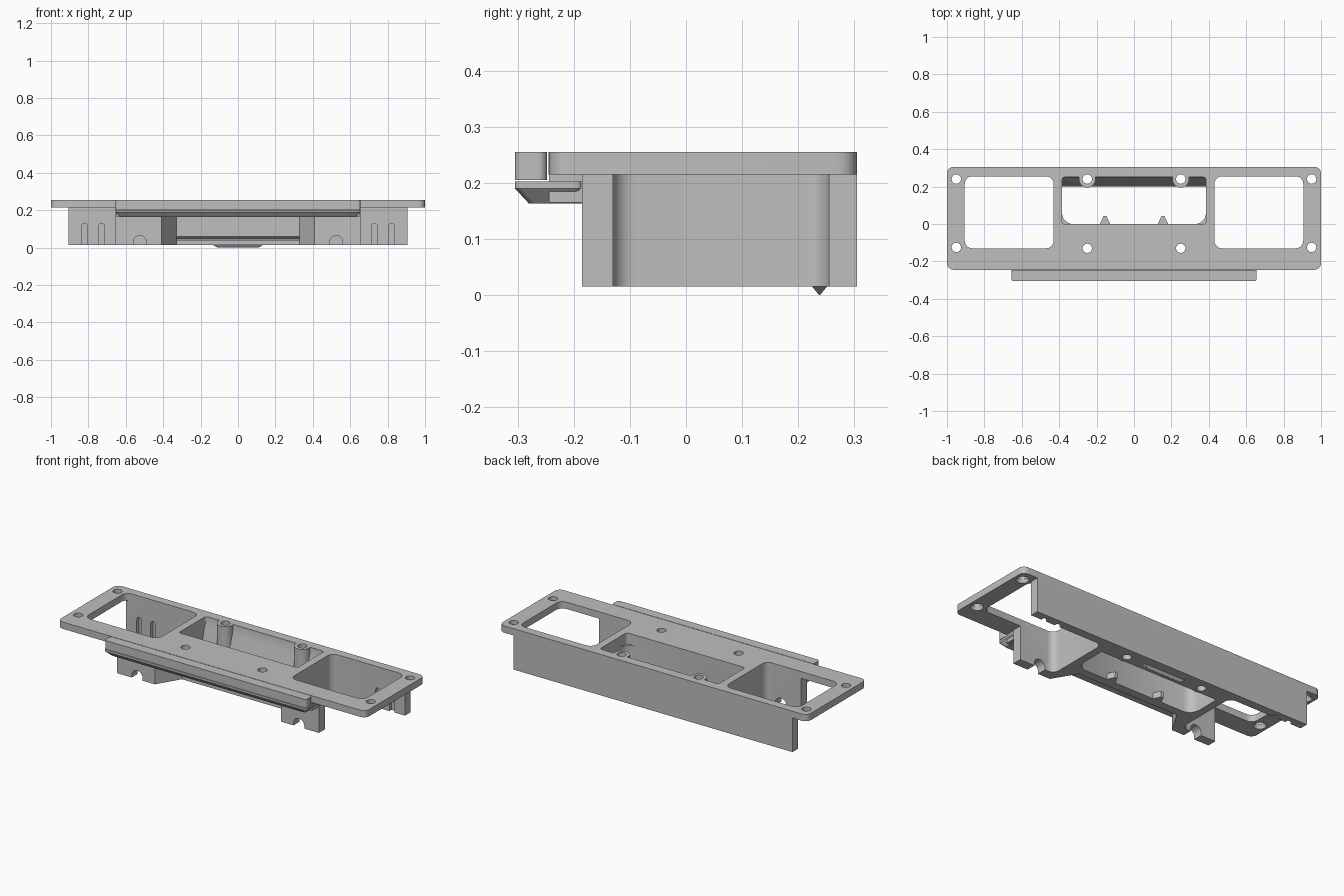
import bpy, bmesh, math
from mathutils import Matrix, Vector

cube = bpy.data.objects.get("Cube")
if cube:
    bpy.data.objects.remove(cube, do_unlink=True)

GREY = (0.52, 0.52, 0.52, 1)
mat = bpy.data.materials.new("matte grey")
mat.use_nodes = True
mat.diffuse_color = GREY
mat.node_tree.nodes["Principled BSDF"].inputs["Base Color"].default_value = GREY


def loft(name, low, high, z0, z1):
    """Solid between two matching outlines."""
    bm = bmesh.new()
    a = [bm.verts.new((x, y, z0)) for x, y in low]
    b = [bm.verts.new((x, y, z1)) for x, y in high]
    bm.faces.new(a[::-1])
    bm.faces.new(b)
    n = len(a)
    for i in range(n):
        j = (i + 1) % n
        bm.faces.new((a[i], a[j], b[j], b[i]))
    bmesh.ops.recalc_face_normals(bm, faces=bm.faces)
    me = bpy.data.meshes.new(name)
    bm.to_mesh(me)
    bm.free()
    me.materials.append(mat)
    ob = bpy.data.objects.new(name, me)
    bpy.context.collection.objects.link(ob)
    return ob


def prism(name, pts, z0, z1):
    return loft(name, pts, pts, z0, z1)


def along(ob, axis):
    """Turn a prism so its local z runs along x or y."""
    if axis == "x":    # outline given as (y, z)
        m = Matrix(((0, 0, 1, 0), (1, 0, 0, 0), (0, 1, 0, 0), (0, 0, 0, 1)))
    else:              # outline given as (x, z)
        m = Matrix(((1, 0, 0, 0), (0, 0, 1, 0), (0, 1, 0, 0), (0, 0, 0, 1)))
    ob.data.transform(m)
    bm = bmesh.new()
    bm.from_mesh(ob.data)
    bmesh.ops.recalc_face_normals(bm, faces=bm.faces)
    bm.to_mesh(ob.data)
    bm.free()
    return ob


def rect(x0, x1, y0, y1, r=0.0, seg=6):
    if r == 0:
        return [(x0, y0), (x1, y0), (x1, y1), (x0, y1)]
    pts = []
    corners = ((x1 - r, y1 - r), (x0 + r, y1 - r), (x0 + r, y0 + r), (x1 - r, y0 + r))
    for k, (cx, cy) in enumerate(corners):
        for i in range(seg + 1):
            t = math.pi / 2 * (k + i / seg)
            pts.append((cx + r * math.cos(t), cy + r * math.sin(t)))
    return pts


def circle(x, y, r, n=24):
    return [(x + r * math.cos(2 * math.pi * i / n),
             y + r * math.sin(2 * math.pi * i / n)) for i in range(n)]


def arch(x, w, z0, top):
    """Slot outline with a round top."""
    arc = [(x + w * math.cos(math.pi * i / 10), top - w + w * math.sin(math.pi * i / 10))
           for i in range(11)]
    return [(x + w, z0)] + arc + [(x - w, z0)]


def boolean(target, tool, op="DIFFERENCE"):
    mod = target.modifiers.new(op, "BOOLEAN")
    mod.operation = op
    mod.solver = "EXACT"
    mod.object = tool
    bpy.context.view_layer.objects.active = target
    bpy.ops.object.modifier_apply(modifier=mod.name)
    bpy.data.objects.remove(tool, do_unlink=True)


BASE, PLATE, TOP = 0.015, 0.215, 0.255

# Lower body: long back wall, centre block, recessed front
half = [(0.33, -0.05), (0.41, -0.185), (0.655, -0.185), (0.655, 0.255),
        (0.905, 0.255), (0.905, 0.305)]
outline = half + [(-x, y) for x, y in half[::-1]]
frame = prism("bezel_frame", outline, BASE, PLATE + 0.02)

# Top plate
boolean(frame, prism("top_plate", rect(-1, 1, -0.245, 0.305, 0.035), PLATE, TOP), "UNION")

# Side pockets and centre bay
for s in (-1, 1):
    x0, x1 = sorted((s * 0.43, s * 0.905))
    boolean(frame, prism("pocket", rect(x0, x1, -0.13, 0.255, 0.04), -0.1, 0.4))
boolean(frame, prism("bay", rect(-0.385, 0.385, 0, 0.25, 0.015), -0.1, 0.4))

# Sloping back of the bay
slope = [(0.27, BASE), (0.2, BASE), (0.205, 0.06), (0.25, 0.24), (0.27, 0.24)]
boolean(frame, along(prism("bay_slope", slope, -0.39, 0.39), "x"), "UNION")

# Rounded lower corners of the bay
for s in (-1, 1):
    pts = [(s * 0.395, -0.01), (s * 0.335, -0.01), (s * 0.335, 0), (s * 0.36, 0.01),
           (s * 0.378, 0.03), (s * 0.385, 0.055), (s * 0.395, 0.055)]
    boolean(frame, prism("bay_corner", pts, BASE, 0.19), "UNION")

# Groove across the recessed front
groove = [(-0.08, 0.04), (-0.035, 0.04), (-0.035, 0.047), (-0.051, 0.06), (-0.08, 0.06)]
boolean(frame, along(prism("groove", groove, -0.33, 0.33), "x"))

for s in (-1, 1):
    # Screw posts in the bay
    boolean(frame, prism("post", circle(s * 0.25, 0.24, 0.045), BASE, TOP), "UNION")
    # Cable arches in the front wall
    boolean(frame, along(prism("arch", arch(s * 0.525, 0.035, -0.05, 0.065), -0.25, -0.1), "y"))
    # Grooves inside the back wall
    for x in (0.73, 0.82):
        boolean(frame, along(prism("slot", arch(s * x, 0.016, -0.05, 0.13), 0.2, 0.275), "y"))
    # Screw holes, the outer ones widened underneath
    for x, y in ((0.95, 0.24), (0.95, -0.125), (0.25, 0.24), (0.25, -0.13)):
        boolean(frame, prism("hole", circle(s * x, y, 0.025), -0.1, 0.4))
        if x > 0.5:
            boolean(frame, loft("counterbore", circle(s * x, y, 0.04),
                                circle(s * x, y, 0.026), 0.2, 0.235))

# Small lugs on the bay's front wall
for s, side in ((-1, "right"), (1, "left")):
    x = s * 0.155
    prism(side + "_lug", [(x - 0.03, -0.005), (x + 0.03, -0.005), (x + 0.008, 0.042),
                          (x - 0.008, 0.042)], BASE, 0.05)

# Front lip: chamfered shelf and its neck below the plate
top_pts = rect(-0.655, 0.655, -0.305, -0.185, 0.012)
low_pts = rect(-0.63, 0.63, -0.28, -0.185, 0.012)
loft("front_lip_chamfer", low_pts, top_pts, 0.163, 0.19)
prism("front_lip", top_pts, 0.19, 0.202)
prism("lip_neck", rect(-0.65, 0.65, -0.244, -0.18), 0.165, PLATE)

# Separate trim strip in front of the plate
prism("trim_strip", rect(-0.655, 0.655, -0.305, -0.248, 0.015), 0.205, TOP)

# Snap wedge under the back wall
wedge = loft("snap_wedge", rect(-0.11, 0.11, 0.237, 0.239),
             rect(-0.135, 0.135, 0.224, 0.252), 0, BASE + 0.001)

# Smooth the rounded parts, keep edges sharp
bpy.ops.object.select_all(action="DESELECT")
frame.select_set(True)
bpy.context.view_layer.objects.active = frame
bpy.ops.object.shade_smooth_by_angle(angle=math.radians(30))
